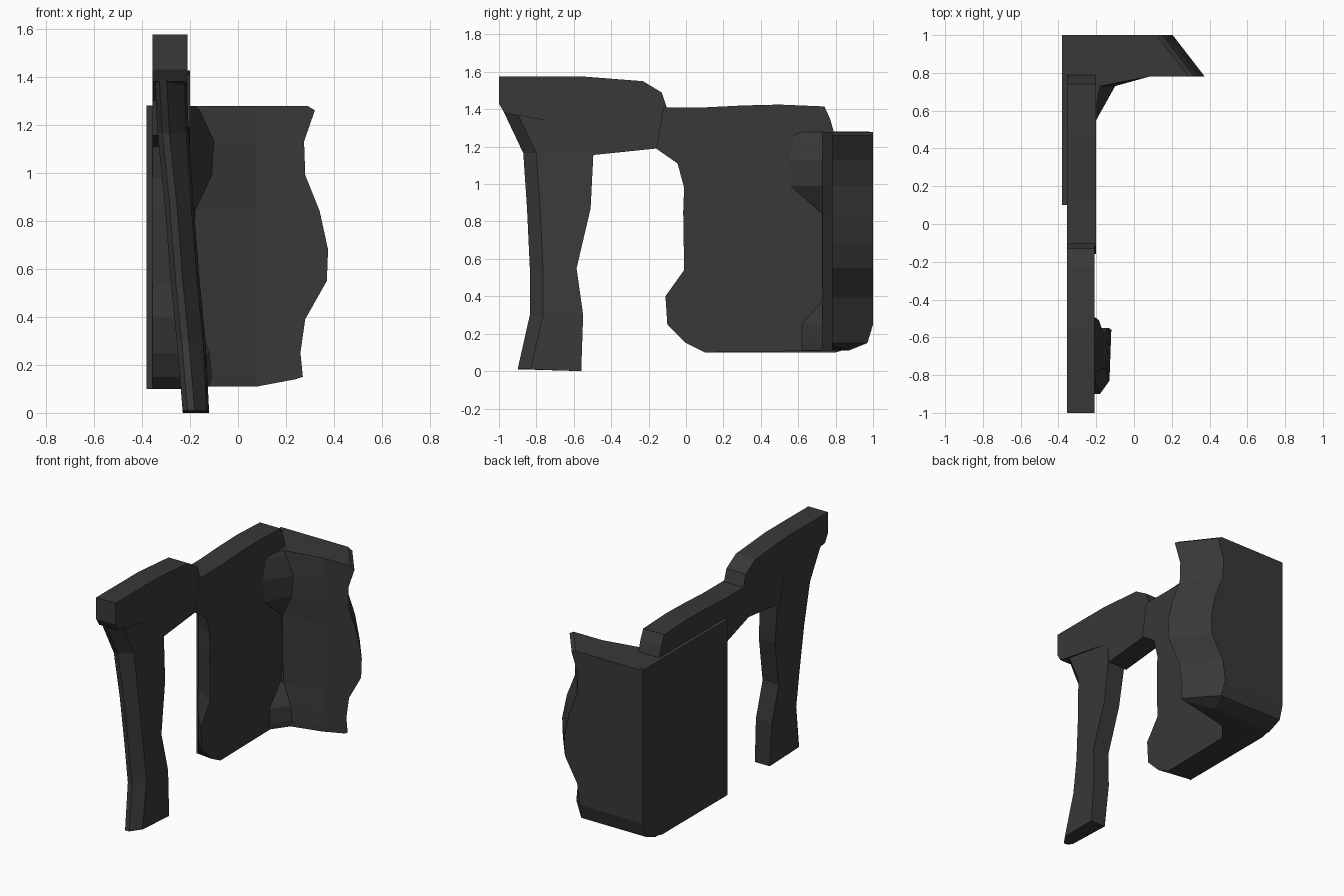
import bpy
import bmesh

if "Cube" in bpy.data.objects:
    bpy.data.objects.remove(bpy.data.objects["Cube"], do_unlink=True)

COLOUR = (0.04, 0.04, 0.04, 1)
mat = bpy.data.materials.new("charcoal")
mat.use_nodes = True
mat.diffuse_color = COLOUR
bsdf = mat.node_tree.nodes["Principled BSDF"]
bsdf.inputs["Base Color"].default_value = COLOUR
bsdf.inputs["Roughness"].default_value = 0.8


def loft(name, rings):
    """Closed flat-shaded solid through rings of equal point count."""
    bm = bmesh.new()
    loops = [[bm.verts.new(p) for p in ring] for ring in rings]
    n = len(loops[0])
    for a, b in zip(loops, loops[1:]):
        for i in range(n):
            j = (i + 1) % n
            bm.faces.new((a[i], a[j], b[j], b[i]))
    bm.faces.new(loops[0][::-1])
    bm.faces.new(loops[-1])
    bmesh.ops.recalc_face_normals(bm, faces=bm.faces)
    mesh = bpy.data.meshes.new(name)
    bm.to_mesh(mesh)
    bm.free()
    mesh.materials.append(mat)
    obj = bpy.data.objects.new(name, mesh)
    bpy.context.collection.objects.link(obj)
    return obj


def at_x(x, outline):
    return [(x, y, z) for y, z in outline]


# Top rail reaching forward from the side panel
rail = [(-1, 1.575), (-.55, 1.575), (-.23, 1.55), (-.13, 1.49), (-.1, 1.4),
        (-.1, 1.2), (-.16, 1.19), (-.5, 1.155), (-.53, 1.3), (-.97, 1.38), (-1, 1.43)]
loft("top_rail", [at_x(-.355, rail), at_x(-.21, rail)])

# Front leg: height, front y, rear y, left x, right x
leg = [(.01, -.9, -.56, -.23, -.12), (.3, -.835, -.55, -.255, -.135),
       (.55, -.835, -.585, -.28, -.16), (.87, -.85, -.51, -.305, -.185),
       (1.165, -.87, -.495, -.335, -.205), (1.44, -1, -.53, -.35, -.215)]
rings = []
for z, yf, yr, xl, xr in leg:
    tilt = -.01 if z < .1 else 0
    rings.append([(xl, yr, z + tilt), (xl, yf + .03, z), (xl + .02, yf, z),
                  (xl + .05, yf, z), (xr - .01, yf + .07, z), (xr, yr, z + tilt)])
loft("front_leg", rings)

# Side panel: shared top and back, front edge slanting towards the outside
shared = [(-.12, 1.41), (.1, 1.41), (.3, 1.42), (.5, 1.425), (.74, 1.415),
          (.77, 1.35), (.79, 1.28), (.8, .11), (.1, .1)]
inner = [(0, .15), (-.1, .25), (-.11, .4), (-.01, .54), (-.015, .85),
         (-.01, .98), (-.045, 1.11), (-.16, 1.19)]
outer = [(max(y, .08), z) for y, z in inner[:-1]] + [inner[-1]]
loft("side_panel", [at_x(-.355, shared + outer), at_x(-.2, shared + inner)])

# Flat skin on the outside of the side panel
skin = [(.1, .1), (.8, .1), (.9, .13), (.98, .25), (.98, 1.28), (.1, 1.28)]
loft("outer_skin", [at_x(-.38, skin), at_x(-.34, skin)])

# Back wing: height, free edge x, back y, fillet start y, fillet x
wing = [(.11, .24, .87, .62, -.12), (.15, .27, .97, .62, -.11),
        (.25, .26, 1, .62, -.12), (.39, .28, 1, .74, -.17),
        (.55, .37, 1, .76, -.18), (.68, .375, 1, .76, -.18),
        (.84, .34, 1, .74, -.18), (.99, .28, 1, .56, -.11),
        (1.13, .275, 1, .55, -.1), (1.26, .32, 1, .58, -.16), (1.278, .29, 1, .62, -.18)]
rings = []
for z, edge, back, start, fillet in wing:
    rings.append([(-.38, .78, z), (-.38, back, z), (-.1, back, z), (edge - .17, back, z),
                  (edge, .78, z + (.03 if z < .12 else 0)), (.08, .78, z),
                  (fillet, .73, z), (-.2, start, z), (-.3, start, z)])
loft("back_wing", rings)
